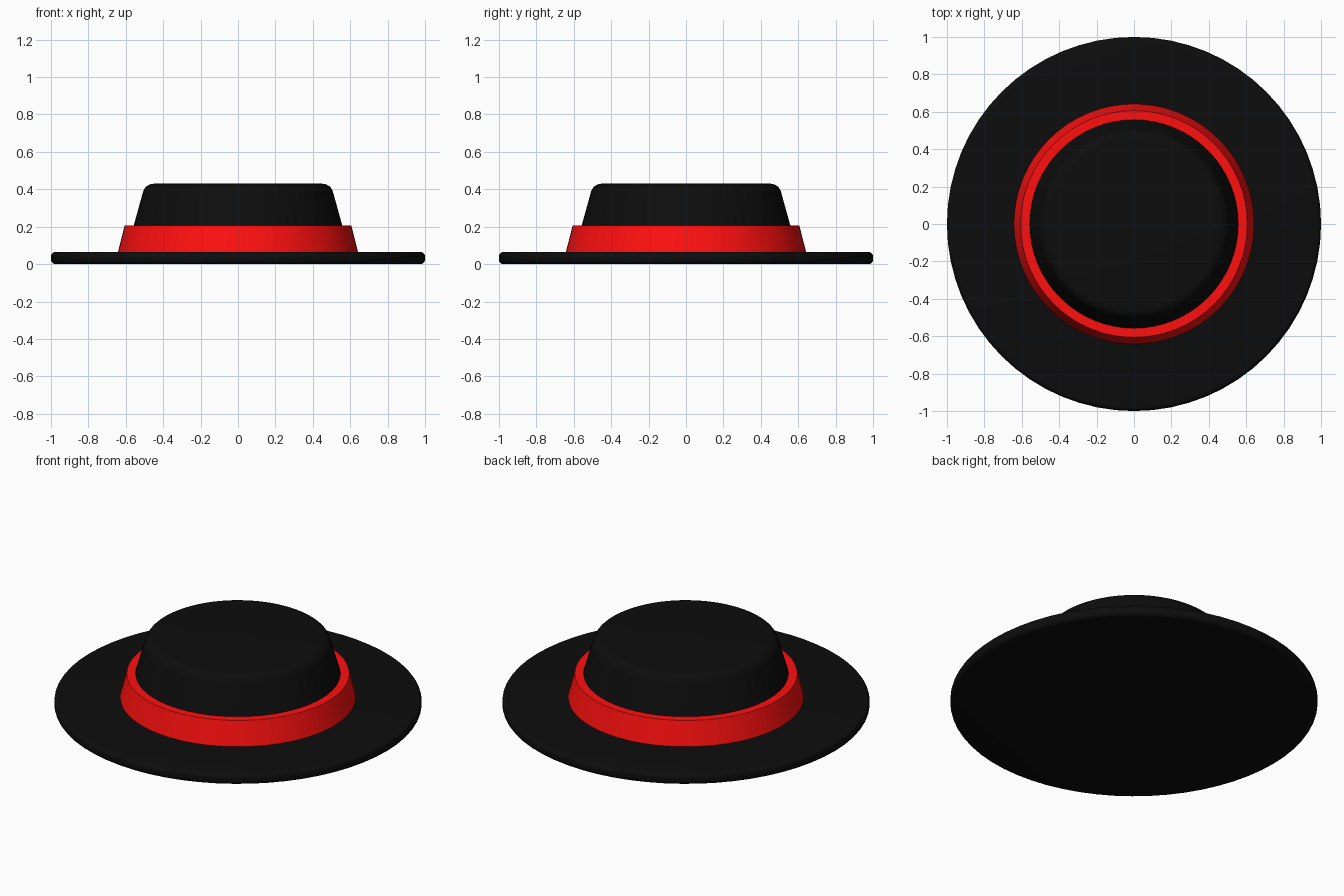
import bpy, bmesh, math

if "Cube" in bpy.data.objects:
    bpy.data.objects.remove(bpy.data.objects["Cube"])

SEGMENTS = 64


def material(name, rgb):
    mat = bpy.data.materials.new(name)
    mat.diffuse_color = (*rgb, 1)
    mat.use_nodes = True
    mat.node_tree.nodes["Principled BSDF"].inputs["Base Color"].default_value = mat.diffuse_color
    return mat


def arc(cx, cz, radius, start, end, steps=6):
    """Points of a circular arc in the (radius, height) plane, angles in degrees."""
    angles = [math.radians(start + (end - start) * i / steps) for i in range(steps + 1)]
    return [(cx + radius * math.cos(a), cz + radius * math.sin(a)) for a in angles]


def lathe(name, profile, mat, closed=False):
    """Spin a (radius, height) profile around z."""
    bm = bmesh.new()
    verts = [bm.verts.new((r, 0, z)) for r, z in profile]
    edges = [bm.edges.new(pair) for pair in zip(verts, verts[1:])]
    if closed:
        edges.append(bm.edges.new((verts[-1], verts[0])))
    bmesh.ops.spin(bm, geom=verts + edges, cent=(0, 0, 0), axis=(0, 0, 1),
                   angle=math.tau, steps=SEGMENTS, use_duplicate=False)
    bmesh.ops.remove_doubles(bm, verts=bm.verts, dist=1e-4)
    bmesh.ops.recalc_face_normals(bm, faces=bm.faces)
    mesh = bpy.data.meshes.new(name)
    bm.to_mesh(mesh)
    bm.free()
    mesh.materials.append(mat)
    obj = bpy.data.objects.new(name, mesh)
    bpy.context.collection.objects.link(obj)
    bpy.ops.object.select_all(action='DESELECT')
    obj.select_set(True)
    bpy.context.view_layer.objects.active = obj
    bpy.ops.object.shade_smooth_by_angle(angle=math.radians(35))
    return obj


black = material("black_felt", (0.004, 0.004, 0.004))
red = material("red_ribbon", (1.0, 0.005, 0.005))

# Flat brim with a rounded rim
lathe("brim", [(0, 0)] + arc(0.975, 0.025, 0.025, -90, 0, 4)
      + arc(0.975, 0.04, 0.025, 0, 90, 4) + [(0, 0.065)], black)

# Tapered crown with a rounded top edge
lathe("crown", [(0, 0.06), (0.598, 0.06)] + arc(0.45, 0.37, 0.06, 14, 90)
      + [(0, 0.43)], black)

# Ribbon band around the foot of the crown
lathe("band", [(0.585, 0.06), (0.643, 0.06), (0.606, 0.206), (0.55, 0.206)], red, closed=True)
